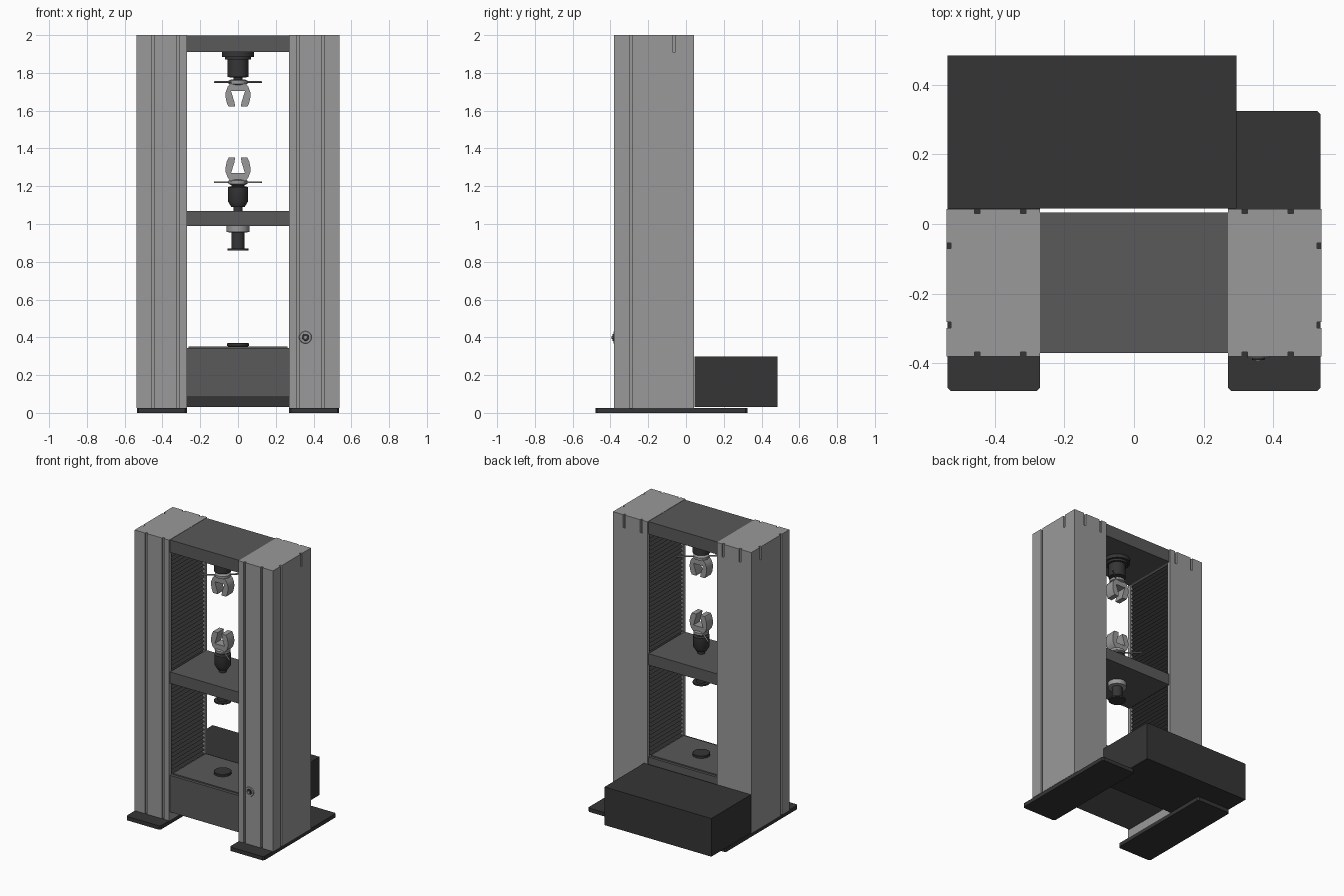
import bpy, bmesh, math
from mathutils import Vector

if "Cube" in bpy.data.objects:
    bpy.data.objects.remove(bpy.data.objects["Cube"], do_unlink=True)


def material(name, value):
    m = bpy.data.materials.new(name)
    m.use_nodes = True
    col = (value, value, value, 1)
    m.diffuse_color = col
    m.node_tree.nodes["Principled BSDF"].inputs["Base Color"].default_value = col
    return m


LIGHT = material("light grey", 0.32)
MID = material("medium grey", 0.1)
DARK = material("dark grey", 0.036)
CY = -0.17  # depth of the load axis


def finish(name, bm, mat, smooth=False):
    bmesh.ops.recalc_face_normals(bm, faces=bm.faces)
    me = bpy.data.meshes.new(name)
    bm.to_mesh(me)
    bm.free()
    me.materials.append(mat)
    ob = bpy.data.objects.new(name, me)
    bpy.context.collection.objects.link(ob)
    if smooth:
        bpy.ops.object.select_all(action='DESELECT')
        ob.select_set(True)
        bpy.context.view_layer.objects.active = ob
        bpy.ops.object.shade_smooth_by_angle(angle=math.radians(35))
    return ob


def prism(name, pts, axis, lo, hi, mat, smooth=False):
    """Extrude a closed outline along y or z."""
    bm = bmesh.new()
    place = (lambda p, t: (p[0], t, p[1])) if axis == 'y' else (lambda p, t: (p[0], p[1], t))
    f = bm.faces.new([bm.verts.new(place(p, lo)) for p in pts])
    r = bmesh.ops.extrude_face_region(bm, geom=[f])
    move = Vector(place((0, 0), hi - lo))
    bmesh.ops.translate(bm, vec=move, verts=[v for v in r['geom'] if isinstance(v, bmesh.types.BMVert)])
    return finish(name, bm, mat, smooth)


def box(name, x, y, z, mat):
    return prism(name, [(x[0], y[0]), (x[1], y[0]), (x[1], y[1]), (x[0], y[1])], 'z', z[0], z[1], mat)


def lathe(name, profile, mat, n=32):
    """Turn a (radius, height) profile about the load axis."""
    bm = bmesh.new()
    rings = [[bm.verts.new((r * math.cos(2 * math.pi * i / n), CY + r * math.sin(2 * math.pi * i / n), z))
              for i in range(n)] for r, z in profile]
    for a, b in zip(rings, rings[1:]):
        for i in range(n):
            j = (i + 1) % n
            bm.faces.new((a[i], a[j], b[j], b[i]))
    bm.faces.new(rings[0])
    bm.faces.new(rings[-1])
    return finish(name, bm, mat, True)


# Side columns with slots, recessed inner face and pleated covers
X0, X1, Y0, Y1 = 0.27, 0.538, -0.38, 0.043
SLOTS_X, SLOTS_Y = (0.318, 0.45), (-0.29, -0.063)
W, D = 0.008, 0.013
R0, R1, RD = -0.355, 0.018, 0.03

outline = [(X0, Y0)]
for c in SLOTS_X:
    outline += [(c - W, Y0), (c - W, Y0 + D), (c + W, Y0 + D), (c + W, Y0)]
outline.append((X1, Y0))
for c in SLOTS_Y:
    outline += [(X1, c - W), (X1 - D, c - W), (X1 - D, c + W), (X1, c + W)]
outline.append((X1, Y1))
for c in reversed(SLOTS_X):
    outline += [(c + W, Y1), (c + W, Y1 - D), (c - W, Y1 - D), (c - W, Y1)]
outline += [(X0, Y1), (X0, R1), (X0 + RD, R1), (X0 + RD, R0), (X0, R0)]

pleats = [(X0 + RD, 0.33)]
count = 56
pitch = (1.91 - 0.33) / count
for i in range(count):
    pleats += [(X0 + 0.004, 0.33 + (i + 0.5) * pitch), (X0 + 0.022, 0.33 + (i + 1) * pitch)]
pleats.append((X0 + RD, 1.91))

for side, s in (("left", 1), ("right", -1)):
    def flip(pts):
        return [(s * x, y) for x, y in pts]

    def span(a, b):
        return sorted((s * a, s * b))

    prism(side + "_column", flip(outline), 'z', 0.027, 2.0, LIGHT)
    prism(side + "_pleated_cover", flip(pleats), 'y', R0, R1, DARK)
    box(side + "_recess_cap", span(X0, X0 + RD), (R0, R1), (1.91, 2.0), LIGHT)
    box(side + "_recess_base", span(X0, X0 + RD), (R0, R1), (0.027, 0.33), LIGHT)
    # Strips closing the rear slots and one side slot below the top
    for k, c in enumerate(SLOTS_X):
        box(f"{side}_rear_slot_strip_{k + 1}", span(c - W, c + W), (Y1 - 0.003, Y1), (0.027, 1.91), LIGHT)
    c = SLOTS_Y[1]
    box(side + "_side_slot_strip", span(X1 - 0.003, X1), (c - W, c + W), (0.027, 1.91), LIGHT)
    # Foot plate with eased corners
    e = 0.01
    a, b, f, r = X0, X1 - 0.002, -0.48, 0.325
    foot = [(a + e, f), (b - e, f), (b, f + e), (b, r - e), (b - e, r), (a + e, r), (a, r - e), (a, f + e)]
    prism(side + "_foot", flip(foot), 'z', 0, 0.027, DARK)

# Cross beams, base and rear housing
for name, z in (("top_beam", (1.91, 1.998)), ("moving_beam", (0.99, 1.07)), ("base_beam", (0.085, 0.343))):
    box(name, (-X0, X0), (-0.37, 0.033), z, MID)
box("base_top_plate", (-0.262, 0.262), (-0.35, 0.015), (0.343, 0.351), MID)
box("rear_housing", (-0.536, 0.295), (Y1 + 0.001, 0.484), (0.03, 0.298), DARK)
lathe("base_disc", [(0.05, 0.351), (0.057, 0.354), (0.057, 0.367), (0.054, 0.37)], DARK)

# Upper load cell and lower coupling
lathe("upper_load_cell", [(0.085, 1.91), (0.085, 1.885), (0.07, 1.885), (0.07, 1.87),
                          (0.055, 1.87), (0.055, 1.778), (0.025, 1.775), (0.025, 1.76)], DARK)
lathe("lower_coupling", [(0.025, 1.07), (0.025, 1.09), (0.035, 1.09), (0.053, 1.12),
                         (0.053, 1.195), (0.035, 1.2), (0.035, 1.21)], DARK)
lathe("under_beam_collar", [(0.06, 0.99), (0.06, 0.957), (0.035, 0.955)], LIGHT)
lathe("under_beam_stub", [(0.034, 0.957), (0.034, 0.87), (0.055, 0.87), (0.055, 0.86)], DARK)

# Wedge grips, the upper one a flipped copy of the lower
half = [(0.035, 0), (0.055, 0.022), (0.065, 0.05), (0.066, 0.075), (0.06, 0.105), (0.05, 0.127),
        (0.016, 0.127), (0.018, 0.105), (0.037, 0.045)]
shape = half + [(-x, z) for x, z in reversed(half)]
for name, z0, s in (("lower", 1.224, 1), ("upper", 1.748, -1)):
    prism(name + "_grip", [(x, z0 + s * z) for x, z in shape], 'y', CY - 0.035, CY + 0.035, LIGHT, True)
    lathe(name + "_grip_nut", [(0.035, z0 - s * 0.018), (0.05, z0 - s * 0.011),
                               (0.05, z0 + s * 0.006), (0.035, z0 + s * 0.012)], LIGHT)
    # Tightening bar set diagonally through the nut
    bm = bmesh.new()
    bmesh.ops.create_cone(bm, cap_ends=True, segments=12, radius1=0.005, radius2=0.005, depth=0.32)
    bar = finish(name + "_grip_bar", bm, LIGHT, True)
    bar.location = (0, CY, z0 - s * 0.003)
    bar.rotation_euler = (math.pi / 2, 0, math.radians(90 - s * 39))

# Stop button on the left column front
for name, r, y, mat in (("button_ring", 0.034, -0.385, LIGHT), ("button_hub", 0.02, -0.39, DARK),
                        ("button_cap", 0.009, -0.394, LIGHT)):
    bm = bmesh.new()
    depth = Y0 - y + 0.002
    bmesh.ops.create_cone(bm, cap_ends=True, segments=24, radius1=r, radius2=r * 0.9, depth=depth)
    ob = finish(name, bm, mat, True)
    ob.location = (0.357, y + depth / 2, 0.4)
    ob.rotation_euler = (math.pi / 2, 0, 0)
